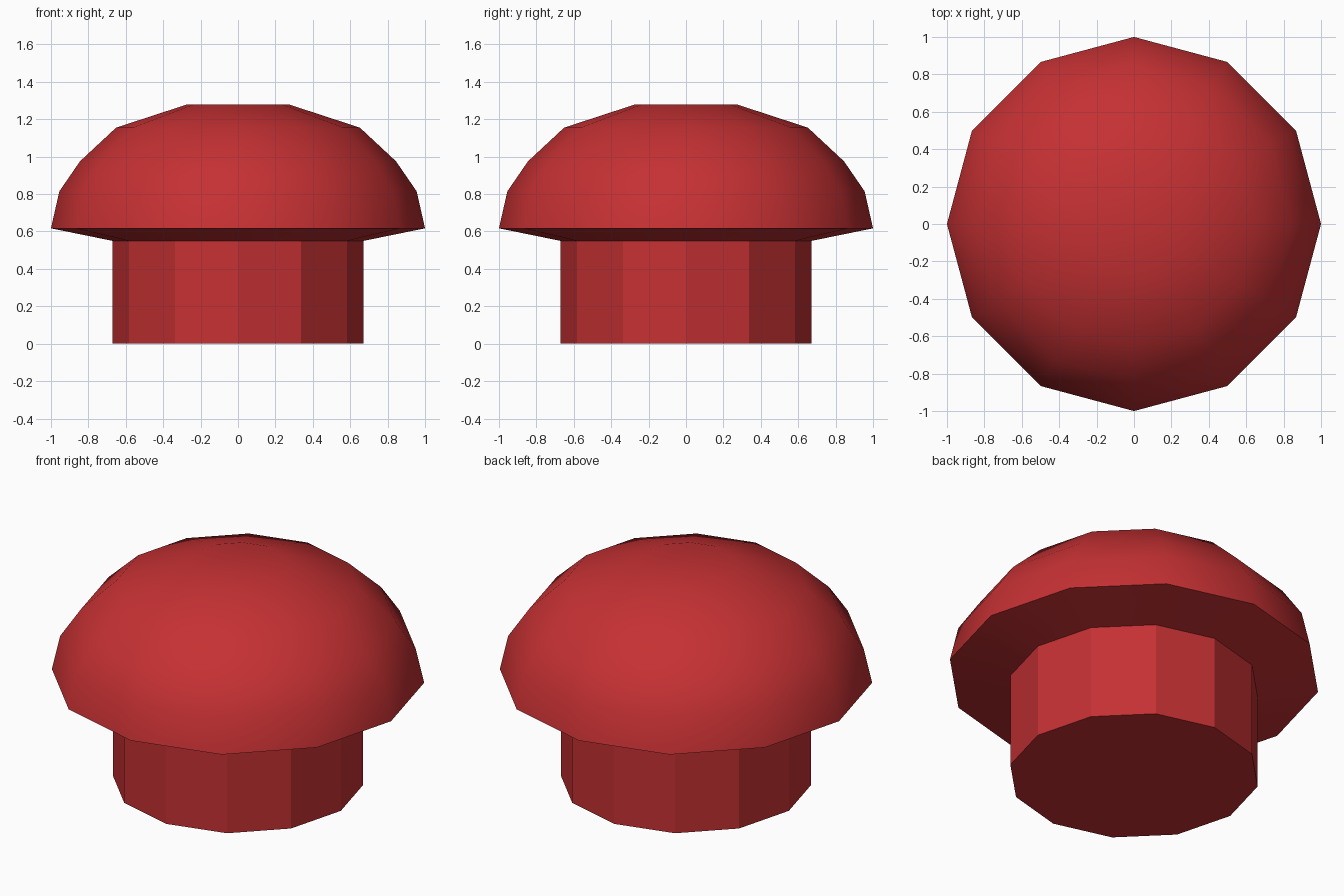
import bpy, math

if "Cube" in bpy.data.objects:
    bpy.data.objects.remove(bpy.data.objects["Cube"])

SIDES = 12

red = bpy.data.materials.new("red")
red.diffuse_color = (0.56, 0.03, 0.033, 1)
red.use_nodes = True
red.node_tree.nodes["Principled BSDF"].inputs["Base Color"].default_value = red.diffuse_color


def lathe(name, profile, close_bottom=False, close_top=False):
    """Revolve (radius, z) points, listed bottom to top, around z."""
    verts = [(r * math.cos(math.tau * i / SIDES), r * math.sin(math.tau * i / SIDES), z)
             for r, z in profile for i in range(SIDES)]
    faces = []
    for k in range(len(profile) - 1):
        a, b = k * SIDES, (k + 1) * SIDES
        for i in range(SIDES):
            j = (i + 1) % SIDES
            faces.append((a + i, a + j, b + j, b + i))
    if close_bottom:
        faces.append(tuple(reversed(range(SIDES))))
    if close_top:
        faces.append(tuple(range(len(verts) - SIDES, len(verts))))
    mesh = bpy.data.meshes.new(name)
    mesh.from_pydata(verts, [], faces)
    mesh.materials.append(red)
    obj = bpy.data.objects.new(name, mesh)
    bpy.context.collection.objects.link(obj)
    return obj


# Stem: flat-sided prism
lathe("stem", [(0.672, 0), (0.672, 0.55)], close_bottom=True)

# Cap: smooth dome with a sharp rim and sloping underside
cap = lathe("cap", [(0.672, 0.55), (1, 0.617), (0.955, 0.815), (0.845, 0.975),
                    (0.652, 1.155), (0.27, 1.28)], close_top=True)
bpy.context.view_layer.objects.active = cap
cap.select_set(True)
bpy.ops.object.shade_smooth_by_angle(angle=math.radians(50))
